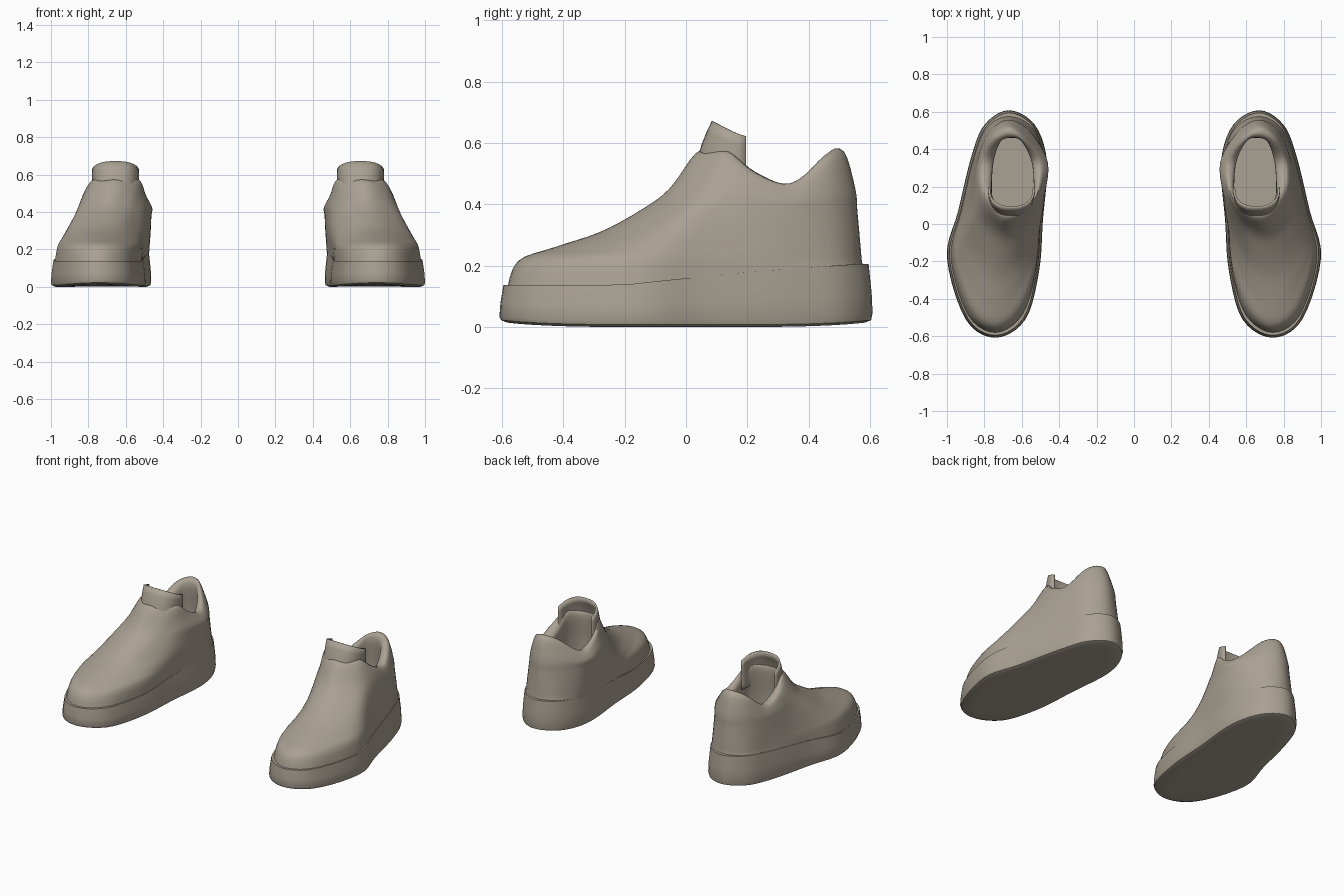
import bpy, bmesh, math
from mathutils import Vector

if "Cube" in bpy.data.objects:
    bpy.data.objects.remove(bpy.data.objects["Cube"])

mat = bpy.data.materials.new("warm grey")
mat.diffuse_color = (0.40, 0.355, 0.29, 1)
mat.use_nodes = True
mat.node_tree.nodes["Principled BSDF"].inputs["Base Color"].default_value = mat.diffuse_color
AROUND = 5      # spline steps between outline points


def cr(a, b, c, d, t):
    """Catmull-Rom point between b and c."""
    return 0.5 * (2 * b + (c - a) * t + (2 * a - 5 * b + 4 * c - d) * t * t
                  + (3 * b - a - 3 * c + d) * t ** 3)


def closed(pts):
    n = len(pts)
    return [cr(pts[i - 1], pts[i], pts[(i + 1) % n], pts[(i + 2) % n], k / AROUND)
            for i in range(n) for k in range(AROUND)]


def stack(rings, steps):
    """Smoothly blend a list of rings into more rings."""
    out, n = [], len(rings)
    for i in range(n - 1):
        a, b, c, d = rings[max(i - 1, 0)], rings[i], rings[i + 1], rings[min(i + 2, n - 1)]
        for k in range(steps):
            out.append([cr(p, q, r, s, k / steps) for p, q, r, s in zip(a, b, c, d)])
    return out + [rings[-1]]


def finish(name, bm, angle, thick=0):
    bmesh.ops.recalc_face_normals(bm, faces=bm.faces)
    me = bpy.data.meshes.new(name)
    bm.to_mesh(me)
    bm.free()
    ob = bpy.data.objects.new(name, me)
    bpy.context.collection.objects.link(ob)
    me.materials.append(mat)
    if thick:
        m = ob.modifiers.new("thickness", 'SOLIDIFY')
        m.thickness, m.offset = thick, 0
    ob.modifiers.new("pair", 'MIRROR')
    bpy.context.view_layer.objects.active = ob
    ob.select_set(True)
    bpy.ops.object.shade_smooth_by_angle(angle=math.radians(angle))
    ob.select_set(False)
    return ob


def loft(name, rings, angle, caps):
    bm = bmesh.new()
    vs = [[bm.verts.new(p) for p in r] for r in rings]
    n = len(rings[0])
    for a, b in zip(vs, vs[1:]):
        for i in range(n):
            j = (i + 1) % n
            bm.faces.new((a[i], a[j], b[j], b[i]))
    for c in caps:
        bm.faces.new(vs[c])
    return finish(name, bm, angle)


def sole_top(y):
    t = min(max((y + 0.2) / 0.78, 0), 1)
    return 0.138 + 0.068 * t * (1.3 - 0.3 * t)


# Sole: one footprint, lofted from a rounded tread edge to a sloping lip
FOOT = [(.74, -.608), (.90, -.51), (1.0, -.18), (.94, .07), (.87, .36), (.80, .53),
        (.67, .608), (.53, .53), (.465, .33), (.487, .02), (.507, -.25), (.58, -.51)]
foot = closed([Vector((x, y, 0)) for x, y in FOOT])


def sole_ring(inset, f, z0=0.0):
    r = []
    for p in foot:
        c = Vector((.73 - .08 * (p.y + .6) / 1.2, p.y * .8, 0))
        q = p + (c - p).normalized() * inset
        curl = 0.014 * (abs(p.y) / .6) ** 4
        q.z = (z0 + curl) * (1 - f) + sole_top(p.y) * f
        r.append(q)
    return r


loft("sole", [sole_ring(.09, 0, .003), sole_ring(.025, 0, 0), sole_ring(.005, 0, .008),
              sole_ring(0, .16), sole_ring(.003, .5), sole_ring(.010, .85),
              sole_ring(.013, 1), sole_ring(.05, 1)], 40, (0, -1))

# Upper: horizontal slices; front points listed outer side first, then inner side
SLICES = [
    (.14, [(.74, -.585), (.89, -.49), (.982, -.18), (.925, .07)], [(.502, .02), (.523, -.25), (.595, -.49)]),
    (.215, [(.74, -.548), (.875, -.46), (.965, -.17), (.915, .08)], [(.50, .02), (.53, -.25), (.61, -.46)]),
    (.26, [(.74, -.43), (.84, -.37), (.94, -.13), (.90, .10)], [(.495, .03), (.55, -.20), (.64, -.37)]),
    (.31, [(.73, -.28), (.82, -.23), (.91, -.07), (.885, .12)], [(.49, .06), (.56, -.12), (.64, -.24)]),
    (.38, [(.71, -.15), (.79, -.11), (.87, .0), (.865, .15)], [(.49, .10), (.56, -.04), (.63, -.12)]),
    (.45, [(.69, -.055), (.76, -.025), (.83, .06), (.845, .18)], [(.487, .15), (.55, .03), (.62, -.03)]),
]
HEEL_LOW = [(.857, .36), (.79, .52), (.67, .580), (.54, .52), (.477, .33)]
HEEL_HIGH = [(.83, .35), (.77, .49), (.67, .552), (.56, .49), (.463, .33)]
# Collar crest and the padded inner edge of the opening
CREST = [(.67, .03, .565), (.73, .05, .56), (.785, .13, .565), (.815, .22, .505),
         (.805, .34, .467), (.755, .46, .55), (.67, .515, .572), (.585, .46, .55),
         (.505, .34, .467), (.50, .22, .505), (.525, .13, .565), (.60, .05, .56)]
LINING = [(.655, .06, .545), (.71, .075, .54), (.755, .14, .54), (.762, .22, .48),
          (.752, .34, .448), (.715, .44, .53), (.655, .462, .555), (.60, .44, .53),
          (.548, .34, .448), (.535, .22, .48), (.545, .14, .54), (.60, .075, .54)]

keys = []
for z, outer, inner in SLICES:
    u = (z - .14) / .31
    heel = [tuple(a + (b - a) * u for a, b in zip(p, q)) for p, q in zip(HEEL_LOW, HEEL_HIGH)]
    ring = []
    for (x, y), top in zip(outer + heel + inner, CREST):
        h = sole_top(y) - .02 if z == .14 else min(z, top[2] - .045 * (z / .45) ** 3)
        ring.append(Vector((x, y, h)))
    keys.append(closed(ring))
keys += [closed([Vector(p) for p in CREST]), closed([Vector(p) for p in LINING])]


def inside(k, z):
    return [Vector((.65 + (p.x - .65) * k, .27 + (p.y - .27) * k, z)) for p in keys[7]]


keys = keys[:8] + [inside(1.06, .37), inside(1.04, .22)]
loft("upper", stack(keys, 4), 60, (-1,))

# Tongue: curved flap rising from the front of the opening
bm = bmesh.new()
COLS, ROWS = 20, 6
grid = []
for r in range(ROWS + 1):
    v = r / ROWS
    row = []
    for c in range(COLS + 1):
        a = math.pi * (c / COLS - .5)
        s, k = math.sin(a), math.cos(a)
        x = .655 + .12 * math.copysign(abs(s) ** .8, s)
        y = .195 - (.165 - .06 * v * v) * k ** .8
        top = .622 + .048 * k
        row.append(bm.verts.new((x, y, .44 + (top - .44) * v)))
    grid.append(row)
for a, b in zip(grid, grid[1:]):
    for c in range(COLS):
        bm.faces.new((a[c], a[c + 1], b[c + 1], b[c]))
finish("tongue", bm, 50, .012)
